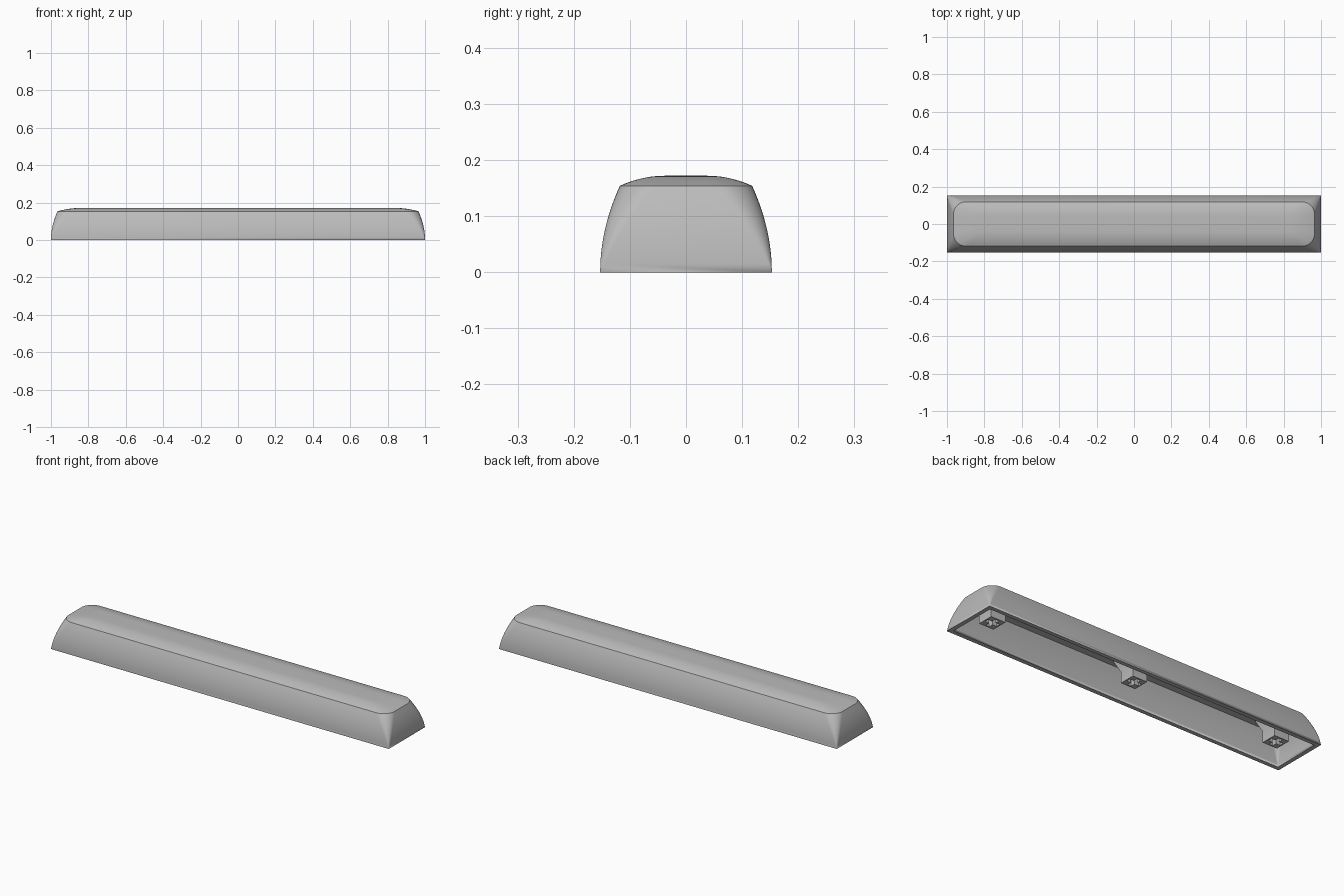
import bpy, bmesh, math

cube = bpy.data.objects.get("Cube")
if cube:
    bpy.data.objects.remove(cube, do_unlink=True)

grey = bpy.data.materials.new("grey plastic")
grey.use_nodes = True
colour = (0.5, 0.5, 0.5, 1)
grey.diffuse_color = colour
grey.node_tree.nodes["Principled BSDF"].inputs["Base Color"].default_value = colour


def rounded_ring(hx, hy, radius, z, steps=10):
    """Rounded rectangle, counter-clockwise, same point count for any radius."""
    points = []
    for corner, (sx, sy) in enumerate([(1, 1), (-1, 1), (-1, -1), (1, -1)]):
        for i in range(steps + 1):
            a = math.pi / 2 * (corner + i / steps)
            points.append((sx * (hx - radius) + radius * math.cos(a),
                           sy * (hy - radius) + radius * math.sin(a), z))
    return points


def loft(name, rings, location=(0, 0, 0)):
    """Skin a stack of matching rings and cap both ends."""
    bm = bmesh.new()
    loops = [[bm.verts.new(p) for p in ring] for ring in rings]
    for a, b in zip(loops, loops[1:]):
        for i in range(len(a)):
            j = (i + 1) % len(a)
            bm.faces.new((a[i], a[j], b[j], b[i]))
    bm.faces.new(loops[0])
    bm.faces.new(loops[-1])
    bmesh.ops.remove_doubles(bm, verts=bm.verts, dist=1e-5)
    bmesh.ops.recalc_face_normals(bm, faces=bm.faces)
    mesh = bpy.data.meshes.new(name)
    bm.to_mesh(mesh)
    bm.free()
    mesh.materials.append(grey)
    obj = bpy.data.objects.new(name, mesh)
    obj.location = location
    bpy.context.collection.objects.link(obj)
    bpy.ops.object.select_all(action="DESELECT")
    obj.select_set(True)
    bpy.context.view_layer.objects.active = obj
    bpy.ops.object.shade_smooth_by_angle(angle=math.radians(30))
    return obj


# Hollow shell: domed top, bowed skirt, rim, inner walls and ceiling
STEPS = 10
EDGE_Z, TOP_Z, CEILING_Z = 0.154, 0.172, 0.145
shell = []
for k in range(STEPS, 0, -1):
    t = k / STEPS
    z = EDGE_Z + (TOP_Z - EDGE_Z) * (1 - (1 - t) ** 2)
    shell.append(rounded_ring(0.965 - 0.13 * t, 0.118 - 0.08 * t, 0.065 - 0.045 * t, z))
for k in range(STEPS, -1, -1):
    t = k / STEPS
    bow = 0.035 * t * t
    shell.append(rounded_ring(1 - bow, 0.153 - bow, 0.065 * t, EDGE_Z * t))
for k in range(STEPS + 1):
    t = k / STEPS
    bow = 0.035 * t * t
    shell.append(rounded_ring(0.978 - bow, 0.131 - bow, 0.045 * t, CEILING_Z * t))
loft("key_shell", shell)


# Square posts with a cross socket, flared where they meet the ceiling
def cross_ring(arm, half, z):
    quarter = [(arm, -half), (arm, half), (half, half)]
    points = []
    for c, s in [(1, 0), (0, 1), (-1, 0), (0, -1)]:
        points += [(x * c - y * s, x * s + y * c, z) for x, y in quarter]
    return points


def square_ring(h, half, z):
    quarter = [(h, -half), (h, half), (h, h)]
    points = []
    for c, s in [(1, 0), (0, 1), (-1, 0), (0, -1)]:
        points += [(x * c - y * s, x * s + y * c, z) for x, y in quarter]
    return points


SLOT = 0.011
post = [square_ring(0.069, SLOT, CEILING_Z + 0.003),
        square_ring(0.043, SLOT, 0.09),
        square_ring(0.043, SLOT, 0.03),
        cross_ring(0.035, SLOT, 0.03),
        cross_ring(0.035, SLOT, 0.1)]
for name, x in [("right_post", -0.855), ("centre_post", 0), ("left_post", 0.855)]:
    loft(name, post, (x, 0, 0))
